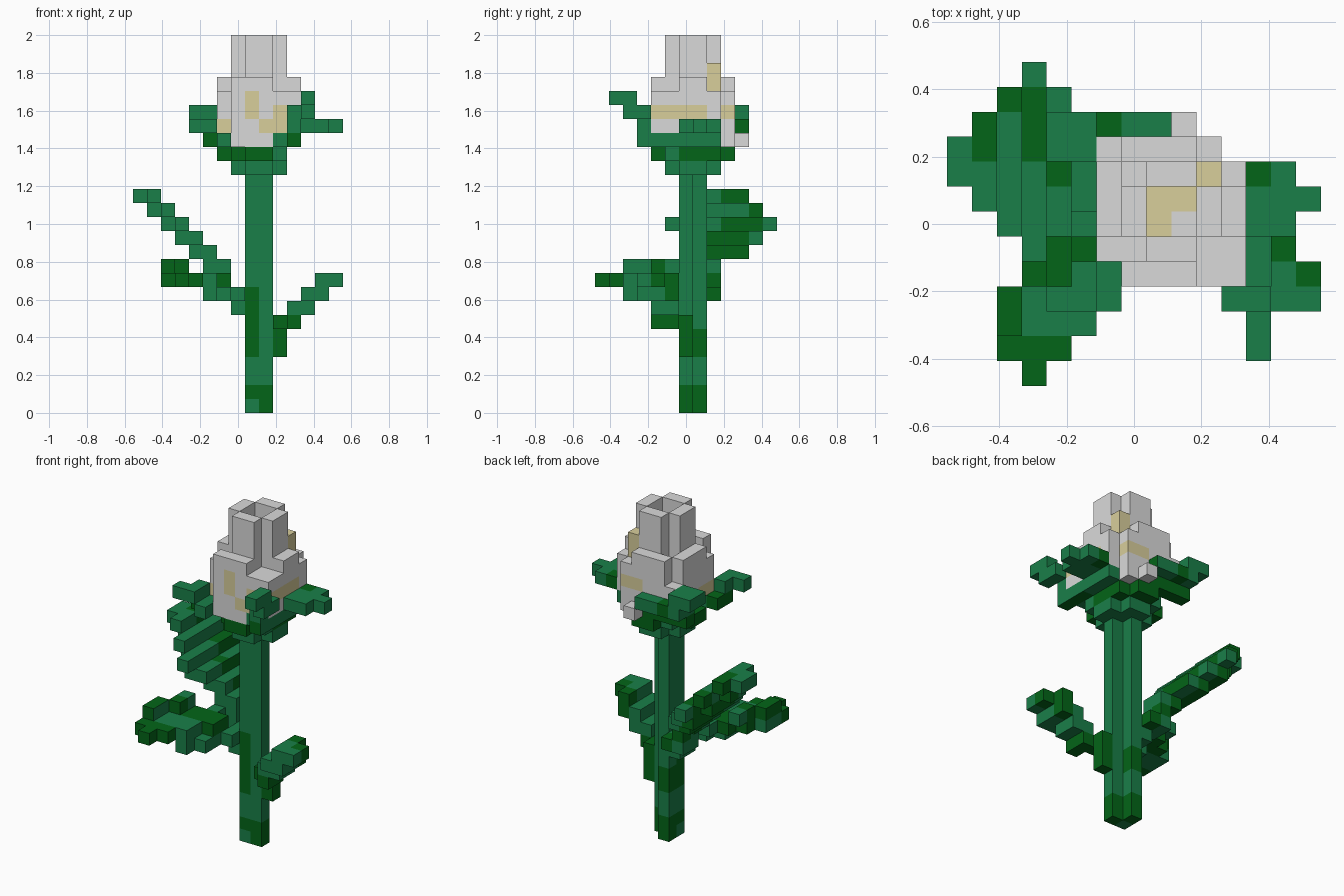
import bpy
import bmesh
from mathutils import Vector

cube = bpy.data.objects.get("Cube")
if cube:
    bpy.data.objects.remove(cube, do_unlink=True)

UNIT = 2 / 27                      # edge of one block
ORIGIN = Vector((-7.5, -6.5, 0))   # grid corner, in blocks


def material(name, colour):
    mat = bpy.data.materials.new(name)
    mat.use_nodes = True
    mat.diffuse_color = (*colour, 1)
    mat.node_tree.nodes["Principled BSDF"].inputs["Base Color"].default_value = (*colour, 1)
    return mat


leaf_green = material("leaf green", (0.01, 0.212, 0.066))
dark_green = material("dark green", (0.001, 0.13, 0.009))
petal_grey = material("petal grey", (0.7, 0.7, 0.7))
petal_tan = material("petal tan", (0.69, 0.62, 0.33))

GREENS = (leaf_green, dark_green)
PETALS = (petal_grey, petal_tan)
parts = []
occupied = set()


def box(x, y, z):
    """Cells of a block; each argument is a cell number or a (first, last) pair."""
    spans = [(a, a) if isinstance(a, int) else a for a in (x, y, z)]
    rx, ry, rz = [range(a, b + 1) for a, b in spans]
    return {(i, j, k) for i in rx for j in ry for k in rz}


def part(name, boxes, mats, patch):
    """Claim the free cells; patch(i, j, k, normal) picks the second colour."""
    cells = set().union(*boxes) - occupied
    occupied.update(cells)
    parts.append((name, cells, mats, patch))


def build(name, cells, mats, patch):
    """Skin the cells with their exposed faces only."""
    bm = bmesh.new()
    for cell in sorted(cells):
        centre = Vector(cell) + Vector((0.5, 0.5, 0.5)) + ORIGIN
        for axis in range(3):
            for sign in (-1, 1):
                n = Vector((0, 0, 0))
                n[axis] = sign
                if tuple(int(c + d) for c, d in zip(cell, n)) in occupied:
                    continue
                u = Vector((0, 0, 0))
                u[(axis + 1) % 3] = 1
                v = n.cross(u)
                corners = (-u - v, u - v, u + v, v - u)
                face = bm.faces.new([bm.verts.new((centre + (n + c) / 2) * UNIT) for c in corners])
                face.material_index = int(bool(patch(*cell, n)))
    bmesh.ops.remove_doubles(bm, verts=bm.verts, dist=UNIT / 100)
    mesh = bpy.data.meshes.new(name)
    bm.to_mesh(mesh)
    bm.free()
    for mat in mats:
        mesh.materials.append(mat)
    bpy.context.collection.objects.link(bpy.data.objects.new(name, mesh))


# Stem with an L-shaped section
part("stem", [box((8, 9), 6, (0, 17)), box(8, 7, (0, 17))], GREENS,
     lambda i, j, k, n: (k < 2 and (i, j, k) != (8, 6, 0)) or (3 < k < 9 and i == 8 and j == 6)
     or (j == 7 and k in (4, 5)) or (k == 6 and j == 6 and n.x > 0) or (k == 4 and i == 9 and n.x > 0))

# Flower core and the open bud with its four upright walls
part("bud", [
    box((7, 10), (5, 8), (19, 22)),
    box((8, 9), 5, (23, 26)), box((8, 9), 8, (23, 26)),
    box(7, (6, 7), (23, 26)), box(10, (6, 7), (23, 26)),
    box(10, 8, (23, 24)),
], PETALS, lambda i, j, k, n: (i, j) == (10, 8) and k > 22
     or k == 22 and (i, j) in {(8, 6), (8, 7), (9, 7)})

# Outer petals, arranged as a pinwheel with lower ends
part("front_petal", [box((7, 9), 4, (19, 23)), box((10, 11), 4, (20, 22))], PETALS,
     lambda i, j, k, n: (i == 8 and k in (21, 22)) or (i in (9, 10) and k == 20)
     or (i == 10 and k == 21) or (i == 11 and k == 21 and n.x > 0))
part("right_petal", [box(6, (6, 8), (20, 23)), box(6, 5, (20, 22)), box(6, 9, (20, 21))], PETALS,
     lambda i, j, k, n: k == 20 and j < 7)
part("left_petal", [box(11, (6, 7), (20, 23)), box(11, (5, 8), (20, 22))], PETALS,
     lambda i, j, k, n: k == 21 and j < 8)
part("back_petal", [box((7, 9), 9, (20, 23)), box(10, 9, (19, 22)), box(9, (9, 10), 19)], PETALS,
     lambda i, j, k, n: k == 21 and i > 8)

# Cup below the flower
part("calyx", [
    box((8, 9), (5, 8), 17), box((7, 10), (6, 7), 17),
    box((7, 10), (5, 8), 18), box((8, 9), (4, 9), 18), box((6, 10), (6, 7), 18),
], GREENS, lambda i, j, k, n: k == 18 and (i + j) % 4 < 3)

# Sepals curling outwards over the four corners
part("front_left_sepal", [
    box((9, 11), 4, 19), box(11, 5, 19), box(11, 3, (19, 21)), box(12, (2, 3), 21), box(12, (1, 2), 22),
], GREENS, lambda i, j, k, n: k == 19 and i == 11 and n.x <= 0)
part("back_left_sepal", [
    box((10, 11), (6, 8), 19), box(12, (6, 8), 20), box(13, (6, 8), 20), box(14, 7, 20),
], GREENS, lambda i, j, k, n: (i, j) == (12, 8))
part("front_right_sepal", [
    box((5, 6), (4, 5), 19), box(6, 3, 19), box(5, (3, 4), 20), box(4, 3, 20),
], GREENS, lambda i, j, k, n: k == 19 and j > 3 and i == 5)
part("back_right_sepal", [
    box((5, 8), 9, 19), box((5, 8), 10, 20), box(5, 9, 20), box((4, 5), (9, 10), 21),
], GREENS, lambda i, j, k, n: k == 19 or i == 6 or (i == 8 and n.x > 0))

# Upper leaf: an oval of rows climbing in steps, with a rib under each outer row
upper = [box((5, 6), (7, 8), 10), box(6, (7, 8), 9), box((6, 7), (7, 8), 8), box(7, 7, 7)]
for i in range(6):
    half = 4 - abs(i - 3)
    upper.append(box(i, (9 - half, 8 + half), min(15, 16 - i)))
    if 0 < i < 5:
        upper.append(box(i, (9 - half + 1, 7 + half), 15 - i))
part("upper_leaf", upper, GREENS,
     lambda i, j, k, n: (i > 1 and k == 15 - i and j > 7) or (i == 3 and 8 < j < 12)
     or (i == 1 and j > 8) or (i, j) == (2, 11) or (i, j) == (4, 8)
     or (n.x > 0 and k in (11, 12) and 7 < j < 11))

# Lower leaf: a flat diagonal oval with its far edge turned up
part("lower_leaf", [
    box(2, (2, 3), 10), box(3, (4, 5), 10), box(2, (1, 3), 9), box(3, (0, 4), 9),
    box(4, (1, 5), 9), box(5, (2, 6), 9), box(6, (4, 5), 9),
    box(5, (2, 4), 8), box(6, (3, 5), 8), box(7, (5, 6), 8), box(7, 6, 7),
], GREENS, lambda i, j, k, n: (k == 10 and j < 5 and (i == 3 or n.x <= 0))
     or j < 2 or (k == 9 and j in (4, 5)))

# Small leaf climbing away from the stem on the other side
small = [box(10, 6, (4, 5)), box(10, (5, 6), 6), box(11, (4, 5), 6),
         box(14, (3, 4), 9), box(13, (3, 5), 9)]
for step in (11, 12):
    small.append(box((step, step + 1), (15 - step, 5), step - 4))
part("small_leaf", small, GREENS,
     lambda i, j, k, n: k < 7 or (i, j) in {(13, 5), (14, 4)})

for entry in parts:
    build(*entry)
